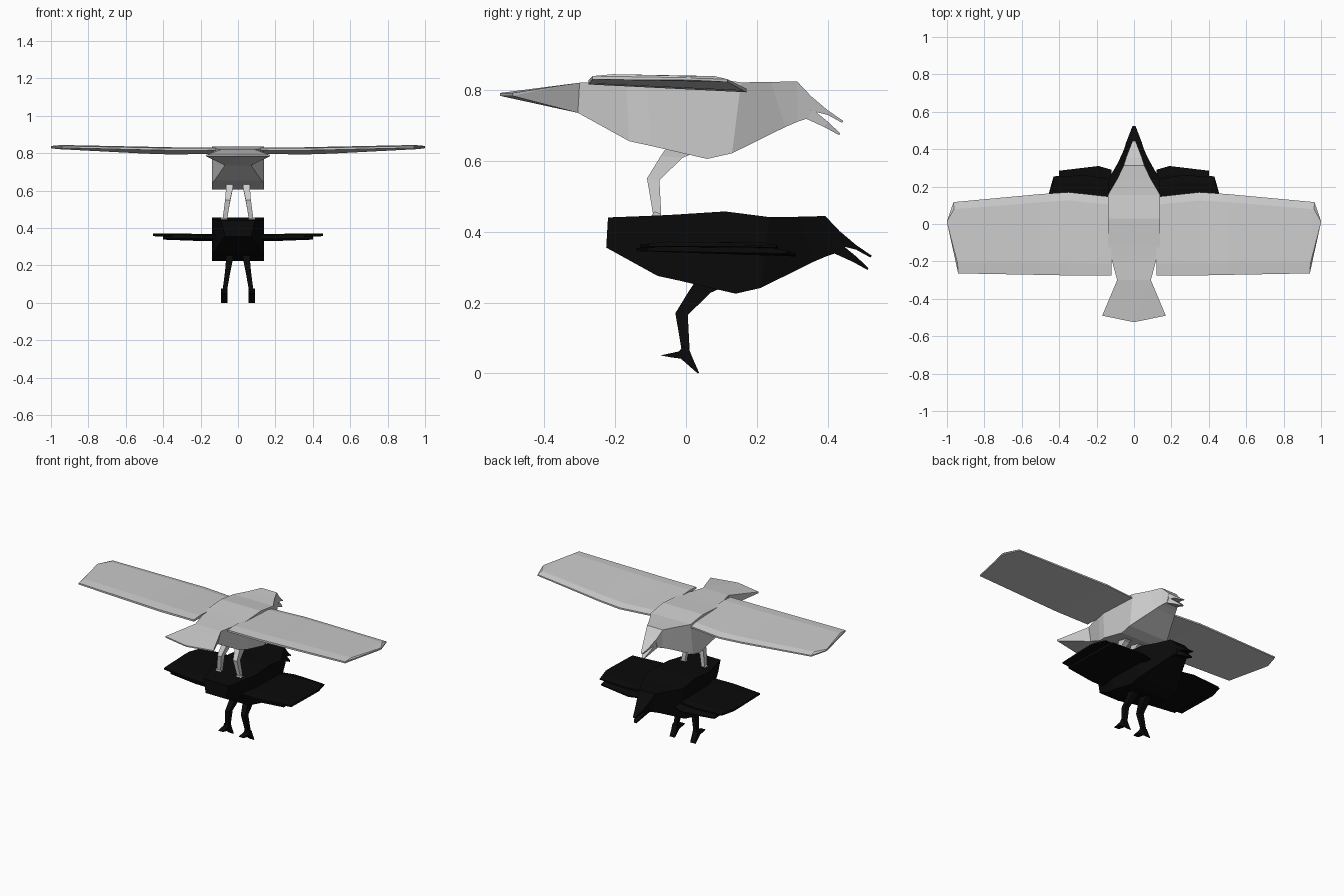
import bpy, bmesh
from mathutils import Vector

if "Cube" in bpy.data.objects:
    bpy.data.objects.remove(bpy.data.objects["Cube"])

black = bpy.data.materials.new("black")
black.diffuse_color = (0.003, 0.003, 0.003, 1)
black.use_nodes = True
black.node_tree.nodes["Principled BSDF"].inputs["Base Color"].default_value = black.diffuse_color


def finish(name, bm, mat=None):
    bmesh.ops.recalc_face_normals(bm, faces=bm.faces)
    me = bpy.data.meshes.new(name)
    bm.to_mesh(me)
    bm.free()
    ob = bpy.data.objects.new(name, me)
    bpy.context.collection.objects.link(ob)
    if mat:
        me.materials.append(mat)
    return ob


def loft(name, rings, mat=None, off=(0, 0, 0), side=1):
    """Skin a list of equal-length rings and cap both ends."""
    bm = bmesh.new()
    off = Vector(off)
    rv = [[bm.verts.new(Vector((p[0] * side, p[1], p[2])) + off) for p in r] for r in rings]
    n = len(rv[0])
    for a, b in zip(rv, rv[1:]):
        for i in range(n):
            j = (i + 1) % n
            bm.faces.new((a[i], a[j], b[j], b[i]))
    bm.faces.new(rv[0])
    bm.faces.new(rv[-1][::-1])
    return finish(name, bm, mat)


def box_ring(yt, zt, wt, yb, zb, wb):
    return [(-wt, yt, zt), (wt, yt, zt), (wb, yb, zb), (-wb, yb, zb)]


def wing_ring(xl, yl, zl, xt, yt, zt, t):
    """Slab section from leading edge to trailing edge, with a raised crown."""
    a, b = Vector((xl, yl, zl)), Vector((xt, yt, zt))
    f, r = a.lerp(b, 0.1), a.lerp(b, 0.85)
    up = Vector((0, 0, t))
    return [a, a + up * 0.5, f + up, r + up, b + up * 0.6, b]


# body stations: top y, z, half width, bottom y, z, half width
BODY = [(-.30, .82, .09, -.305, .735, .07), (-.17, .825, .125, -.16, .655, .125),
        (-.11, .828, .14, -.10, .642, .14), (.03, .837, .14, .06, .605, .14),
        (.155, .821, .14, .13, .621, .14), (.24, .822, .09, .28, .695, .07),
        (.313, .824, .055, .315, .71, .055), (.362, .772, .04, .345, .72, .04)]
UPPER_BEAK = [(.355, .78, .042, .345, .743, .04), (.40, .742, .025, .40, .729, .025),
              (.444, .712, .008, .44, .707, .008)]
LOWER_BEAK = [(.345, .755, .038, .335, .72, .04), (.40, .71, .024, .39, .695, .024),
              (.435, .677, .008, .432, .672, .008)]
# leg stations: back y, z, front y, z, centre x, half width
LEG = [(-.05, .645, .04, .63, .045, .02), (-.072, .612, -.01, .608, .046, .018),
       (-.11, .55, -.075, .545, .055, .014), (-.093, .45, -.07, .45, .07, .012),
       (-.09, .43, -.07, .43, .072, .012)]
FOOT = [(-.152, .431), (-.10, .442), (-.088, .457), (-.072, .45), (-.06, .42),
        (-.043, .382), (-.047, .38), (-.095, .422), (-.12, .425)]


def bird(prefix, mat, off):
    loft(prefix + "body", [box_ring(*s) for s in BODY], mat, off)
    loft(prefix + "upper_beak", [box_ring(*s) for s in UPPER_BEAK], mat, off)
    loft(prefix + "lower_beak", [box_ring(*s) for s in LOWER_BEAK], mat, off)
    for side, tag in ((1, "right"), (-1, "left")):
        leg = [[(x - w, yb, zb), (x + w, yb, zb), (x + w, yf, zf), (x - w, yf, zf)]
               for yb, zb, yf, zf, x, w in LEG]
        loft(f"{prefix}{tag}_leg", leg, mat, off, side)
        foot = [[(x, y, z) for y, z in FOOT] for x in (.055, .09)]
        loft(f"{prefix}{tag}_foot", foot, mat, off, side)


bird("upper_", None, (0, 0, 0))
bird("lower_", black, (0, .08, -.38))

# fan tail of the upper bird
bm = bmesh.new()
for p in box_ring(-.30, .82, .09, -.305, .735, .07):
    bm.verts.new(p)
for x, y in ((-.17, -.49), (0, -.525), (.17, -.49)):
    for z in (.783, .791):
        bm.verts.new((x, y, z))
bmesh.ops.convex_hull(bm, input=bm.verts)
bmesh.ops.dissolve_limit(bm, angle_limit=0.01, verts=bm.verts, edges=bm.edges)
finish("upper_tail", bm)

# spread wings and folded wings
SPREAD = [(.12, .145, .797, .12, -.275, .816, .018), (.35, .17, .793, .35, -.275, .815, .02),
          (.5, .16, .798, .5, -.272, .818, .02), (.965, .117, .822, .94, -.264, .829, .016),
          (1.0, .015, .827, .998, 0, .827, .012)]
FOLD_LOW = [(.12, .29, .332, .12, -.14, .345, .015), (.19, .31, .33, .2, -.14, .345, .015),
            (.40, .285, .338, .40, -.11, .345, .015)]
FOLD_TOP = [(.12, .24, .348, .12, -.13, .352, .016), (.25, .26, .35, .25, -.13, .354, .016),
            (.43, .255, .355, .45, -.105, .358, .014), (.455, .165, .357, .455, .10, .358, .012)]
for side, tag in ((1, "right"), (-1, "left")):
    loft(f"upper_{tag}_wing", [wing_ring(*s) for s in SPREAD], None, side=side)
    loft(f"lower_{tag}_wing_inner", [wing_ring(*s) for s in FOLD_LOW], black, side=side)
    loft(f"lower_{tag}_wing_outer", [wing_ring(*s) for s in FOLD_TOP], black, side=side)
